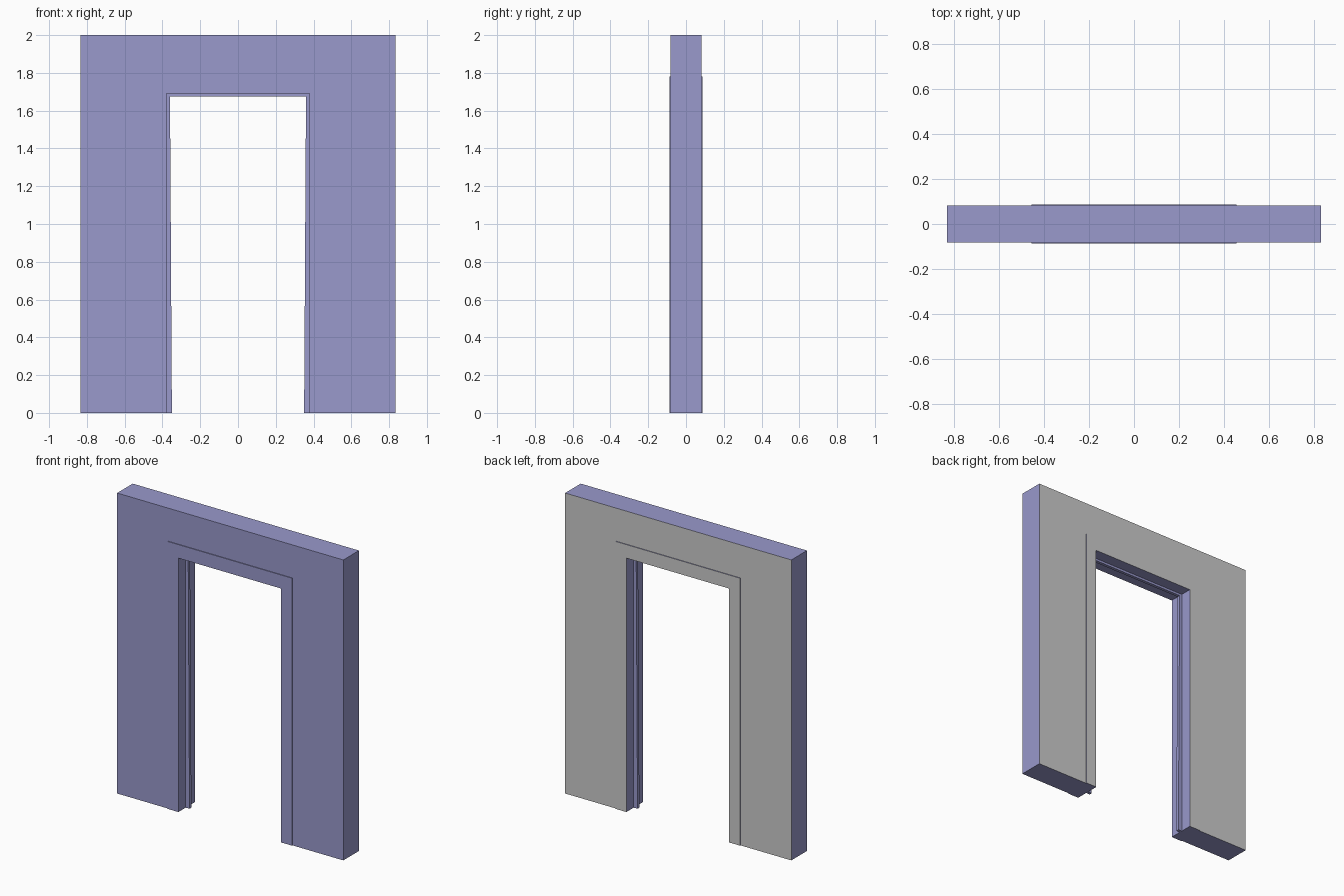
import bpy, bmesh

if "Cube" in bpy.data.objects:
    bpy.data.objects.remove(bpy.data.objects["Cube"])


def material(name, rgb):
    m = bpy.data.materials.new(name)
    m.diffuse_color = (*rgb, 1.0)
    m.use_nodes = True
    m.node_tree.nodes["Principled BSDF"].inputs["Base Color"].default_value = m.diffuse_color
    return m


LILAC = material("lilac paint", (0.319, 0.319, 0.604))
GREY = material("pale grey paint", (0.604, 0.604, 0.604))

OPEN_X, OPEN_Z = 0.378, 1.69   # door opening half width and height


def portal(name, out_x, out_z, in_top, in_bottom, in_z, y0, y1, grey_back):
    """Upside-down U in the xz plane, extruded from y0 to y1."""
    right = [(in_bottom, 0), (out_x, 0), (out_x, out_z)]
    inner = [(in_top, in_z)]
    pts = right + [(-x, z) for x, z in reversed(right)]
    pts += [(-x, z) for x, z in inner] + inner
    bm = bmesh.new()
    face = bm.faces.new([bm.verts.new((x, y0, z)) for x, z in pts])
    ext = bmesh.ops.extrude_face_region(bm, geom=[face], use_keep_orig=True)
    verts = [g for g in ext["geom"] if isinstance(g, bmesh.types.BMVert)]
    bmesh.ops.translate(bm, verts=verts, vec=(0, y1 - y0, 0))
    bmesh.ops.recalc_face_normals(bm, faces=bm.faces[:])
    # Faces looking to the back are grey
    for f in bm.faces:
        f.normal_update()
        f.material_index = int(grey_back and f.normal.y > 0.9)
    me = bpy.data.meshes.new(name)
    bm.to_mesh(me)
    bm.free()
    me.materials.append(LILAC)
    me.materials.append(GREY)
    ob = bpy.data.objects.new(name, me)
    bpy.context.collection.objects.link(ob)
    return ob


# Wall with the door opening
portal("wall", 0.833, 2.0, OPEN_X, OPEN_X, OPEN_Z, -0.082, 0.082, True)

# Thin raised casing on both sides of the wall
portal("front_casing", 0.457, 1.78, OPEN_X, OPEN_X, OPEN_Z, -0.087, -0.082, False)
portal("back_casing", 0.457, 1.78, OPEN_X, OPEN_X, OPEN_Z, 0.082, 0.087, True)

# Door stop strip around the middle of the opening, slightly thicker at the floor
portal("door_stop", OPEN_X, OPEN_Z, 0.360, 0.350, 1.675, -0.01, 0.01, False)
